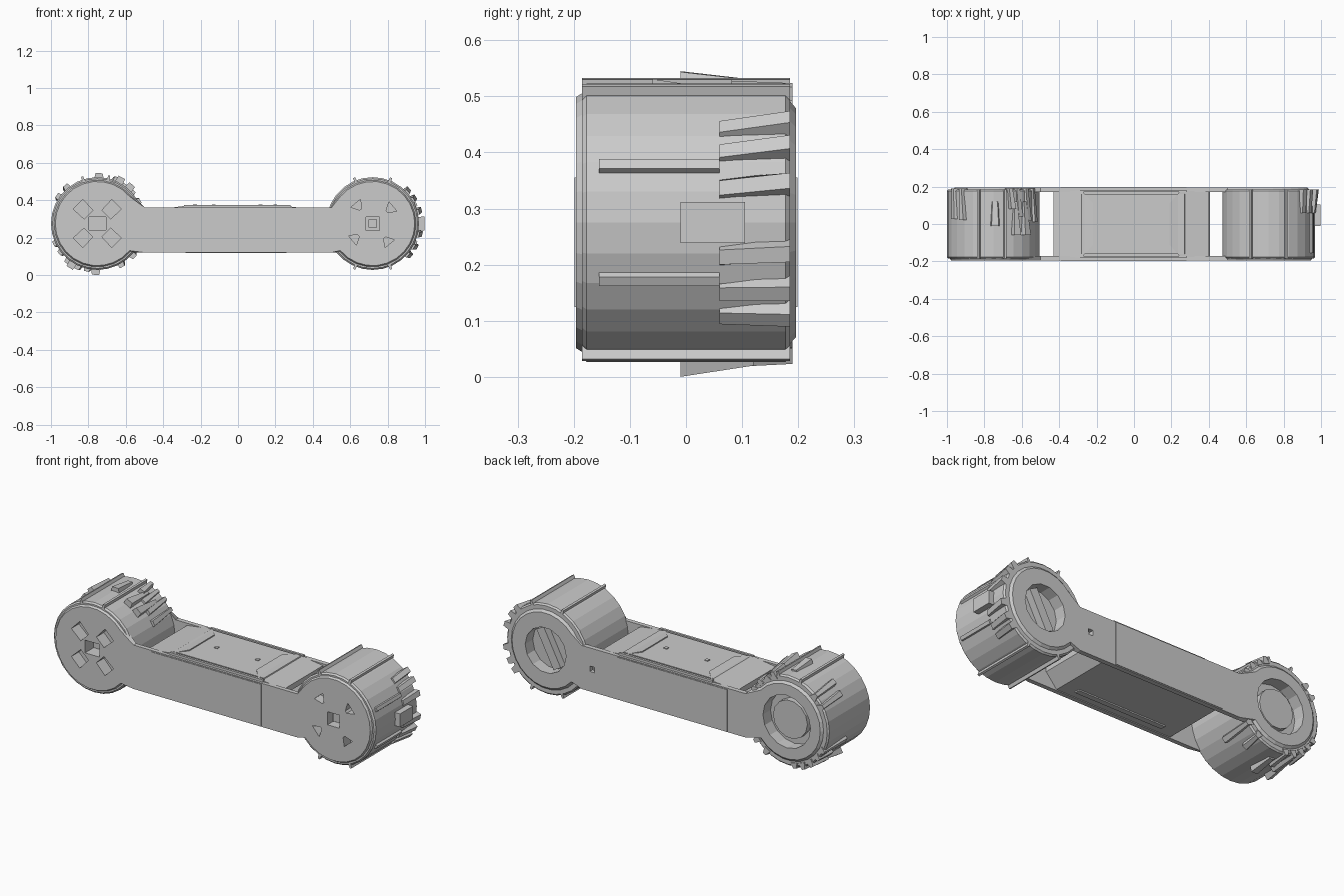
import bpy, bmesh, math, random
from mathutils import Vector

if "Cube" in bpy.data.objects:
    bpy.data.objects.remove(bpy.data.objects["Cube"])

random.seed(4)
grey = bpy.data.materials.new("light_grey")
grey.diffuse_color = (0.6, 0.6, 0.6, 1)
grey.use_nodes = True
grey.node_tree.nodes["Principled BSDF"].inputs["Base Color"].default_value = grey.diffuse_color
ZC = 0.275
LEFT, RIGHT = -0.752, 0.72


def finish(bm, name):
    bmesh.ops.recalc_face_normals(bm, faces=bm.faces)
    me = bpy.data.meshes.new(name)
    bm.to_mesh(me)
    bm.free()
    me.materials.append(grey)
    ob = bpy.data.objects.new(name, me)
    bpy.context.collection.objects.link(ob)
    return ob


def add_prism(bm, pts, y0, y1, back=None):
    """Close an x-z outline between two depths, optionally tapering to another outline."""
    a = [bm.verts.new((x, y0, z)) for x, z in pts]
    b = [bm.verts.new((x, y1, z)) for x, z in (back or pts)]
    bm.faces.new(a)
    bm.faces.new(b[::-1])
    for i in range(len(a)):
        j = (i + 1) % len(a)
        bm.faces.new((a[j], a[i], b[i], b[j]))


def prism(name, pts, y0, y1, back=None):
    bm = bmesh.new()
    add_prism(bm, pts, y0, y1, back)
    return finish(bm, name)


def polar(cx, r, deg):
    t = math.radians(deg)
    return (cx + r * math.cos(t), ZC + r * math.sin(t))


def circle(cx, r, n, turn=0):
    return [polar(cx, r, turn + 360 * i / n) for i in range(n)]


def rect(x0, x1, z0, z1):
    return [(x0, z0), (x1, z0), (x1, z1), (x0, z1)]


def lug(cx, deg, r0, r1, half, tip):
    """Outline of a tooth standing out from a drum."""
    return [polar(cx, r0, deg - half), polar(cx, r1, deg - tip),
            polar(cx, r1, deg + tip), polar(cx, r0, deg + half)]


def cut(targets, shapes):
    """Carve a list of (outline, y0, y1) pockets out of the targets."""
    bm = bmesh.new()
    for s in shapes:
        add_prism(bm, *s)
    cutter = finish(bm, "pocket_cutter")
    cutter.hide_render = True
    for ob in targets:
        m = ob.modifiers.new("pockets", 'BOOLEAN')
        m.object, m.operation, m.solver = cutter, 'DIFFERENCE', 'EXACT'
        bpy.context.view_layer.objects.active = ob
        bpy.ops.object.modifier_apply(modifier=m.name)
    bpy.data.objects.remove(cutter)


# Drums
drums = []
for side, cx in (("left", LEFT), ("right", RIGHT)):
    d = prism(side + "_drum", circle(cx, 0.248, 28), -0.185, 0.185)
    # narrow chamfered rim on both ends
    bev = d.modifiers.new("rim", 'BEVEL')
    bev.width, bev.segments, bev.limit_method = 0.008, 1, 'ANGLE'
    bev.angle_limit = math.radians(60)
    bpy.context.view_layer.objects.active = d
    bpy.ops.object.modifier_apply(modifier=bev.name)
    drums.append(d)


# Side plates: two discs joined by a straight arm
def bone(r):
    left = [polar(LEFT, r, 40 + i * 14) for i in range(21)]
    right = [polar(RIGHT, r, 220 + i * 14) for i in range(21)]
    return left + [(-0.5, 0.12), (0.5, 0.12)] + right + [(0.5, 0.36), (-0.5, 0.362)]


front_plate = prism("front_plate", bone(0.225), -0.196, -0.172, bone(0.24))
back_plate = prism("back_plate", bone(0.235), 0.17, 0.196, bone(0.205))

# Front pockets: star of slots on the left, square and four corners on the right
front = []
for k in range(4):
    front.append((lug(LEFT, 45 + 90 * k, 0.075, 0.15, 26, 14), -0.25, -0.13))
    front.append((lug(RIGHT, 40 + 90 * k, 0.10, 0.145, 4, 13), -0.25, -0.14))
front.append((rect(LEFT - 0.045, LEFT + 0.045, ZC - 0.035, ZC + 0.035), -0.25, -0.12))
front.append((rect(RIGHT - 0.036, RIGHT + 0.036, ZC - 0.036, ZC + 0.036), -0.25, -0.13))
cut([front_plate, drums[0], drums[1]], front)

# Round recesses at the back and a small square hole in the arm
cut([back_plate, drums[0], drums[1]],
    [(circle(LEFT, 0.145, 16), 0.13, 0.25), (circle(RIGHT, 0.125, 14), 0.13, 0.25),
     (rect(0.42, 0.45, 0.23, 0.26), 0.13, 0.25)])
prism("left_hub", circle(LEFT, 0.105, 14), 0.12, 0.165)
prism("right_hub_bar", [polar(RIGHT, 0.115, a) for a in (50, 75, 230, 255)], 0.12, 0.17)
prism("square_pin", rect(RIGHT - 0.022, RIGHT + 0.022, ZC - 0.022, ZC + 0.022), -0.17, -0.12)

# Raised middle covers on both plates, leaving seams at their ends
prism("front_cover", [(-0.39, 0.125), (0.28, 0.125), (0.28, 0.355), (-0.39, 0.355)],
      -0.199, -0.19)
prism("back_cover", rect(-0.39, 0.28, 0.125, 0.355), 0.19, 0.199)

# Central body with sloped ends
prism("body", [(-0.37, 0.125), (0.34, 0.125), (0.405, 0.20), (0.405, 0.28), (0.34, 0.352),
               (-0.37, 0.352), (-0.43, 0.28), (-0.43, 0.20)], -0.18, 0.18)
prism("top_panel", [(-0.31, 0.35), (0.28, 0.35), (0.27, 0.372), (-0.28, 0.372)], -0.16, 0.16)
prism("bottom_strip", rect(-0.28, 0.26, 0.118, 0.13), -0.13, -0.10)
for y in (-0.183, 0.17):
    prism("top_rail", rect(-0.29, 0.28, 0.35, 0.374), y, y + 0.013)

# Eight-sided end panels lying over the ends of the body
for sx, x0, x1 in (("left", -0.43, -0.22), ("right", 0.40, 0.19)):
    s = 1 if x1 > x0 else -1
    outline = [(x0, -0.17), (x1 - 0.06 * s, -0.18), (x1, -0.11), (x1, 0.11),
               (x1 - 0.06 * s, 0.18), (x0, 0.17)]
    bm = bmesh.new()
    add_prism(bm, outline, 0, 1)
    for v in bm.verts:
        x, lvl, y = v.co
        z = 0.378 - 0.028 * abs(x - x1) / 0.21
        v.co = Vector((x, y, z - 0.03 * (1 - lvl)))
    finish(bm, sx + "_end_panel")

# Two tiny bolts on the top panel
for x in (-0.13, 0.12):
    prism("bolt", rect(x - 0.01, x + 0.01, 0.37, 0.376), -0.01, 0.01)

# Long ribs along the drums
for cx, angles in ((LEFT, (76, 108)), (RIGHT, (68, 112, 248, 292))):
    bm = bmesh.new()
    for a in angles:
        add_prism(bm, lug(cx, a, 0.235, 0.264, 2, 1.2), -0.185, 0.185)
    finish(bm, "drum_ribs")

# Grips on the outer face of the right drum
bm = bmesh.new()
add_prism(bm, lug(RIGHT, 0, 0.23, 0.279, 9, 7.5), -0.01, 0.105)
for a in (-24, 24):
    add_prism(bm, lug(RIGHT, a, 0.235, 0.258, 4, 2), -0.155, 0.06)
for a in (-42, -30, -14, 14, 30, 42):
    add_prism(bm, lug(RIGHT, a, 0.22, 0.256, 7, 3), 0.06, 0.185,
              lug(RIGHT, a + 2, 0.22, 0.272, 6, 3))
finish(bm, "right_grips")

# Broken teeth around the left drum, mostly near the back rim
bm = bmesh.new()
for a in (28, 42, 55, 66, 130, 145, 205, 218, 232, 245, 257, 300, 318):
    r = random.uniform(0.258, 0.272)
    add_prism(bm, lug(LEFT, a, 0.225, r, 6, 3), random.uniform(0.0, 0.1), 0.19,
              lug(LEFT, a + 3, 0.225, r - 0.008, 5, 2))
for a in (48, 62, 238):
    add_prism(bm, lug(LEFT, a, 0.23, 0.28, 6, 4), -0.06, 0.12, lug(LEFT, a, 0.23, 0.255, 4, 2))
add_prism(bm, lug(LEFT, 88, 0.23, 0.27, 7, 4), -0.01, 0.12, lug(LEFT, 88, 0.23, 0.255, 6, 3))
add_prism(bm, lug(LEFT, 268, 0.23, 0.275, 7, 4), -0.01, 0.12, lug(LEFT, 268, 0.23, 0.255, 6, 3))
finish(bm, "left_teeth")
